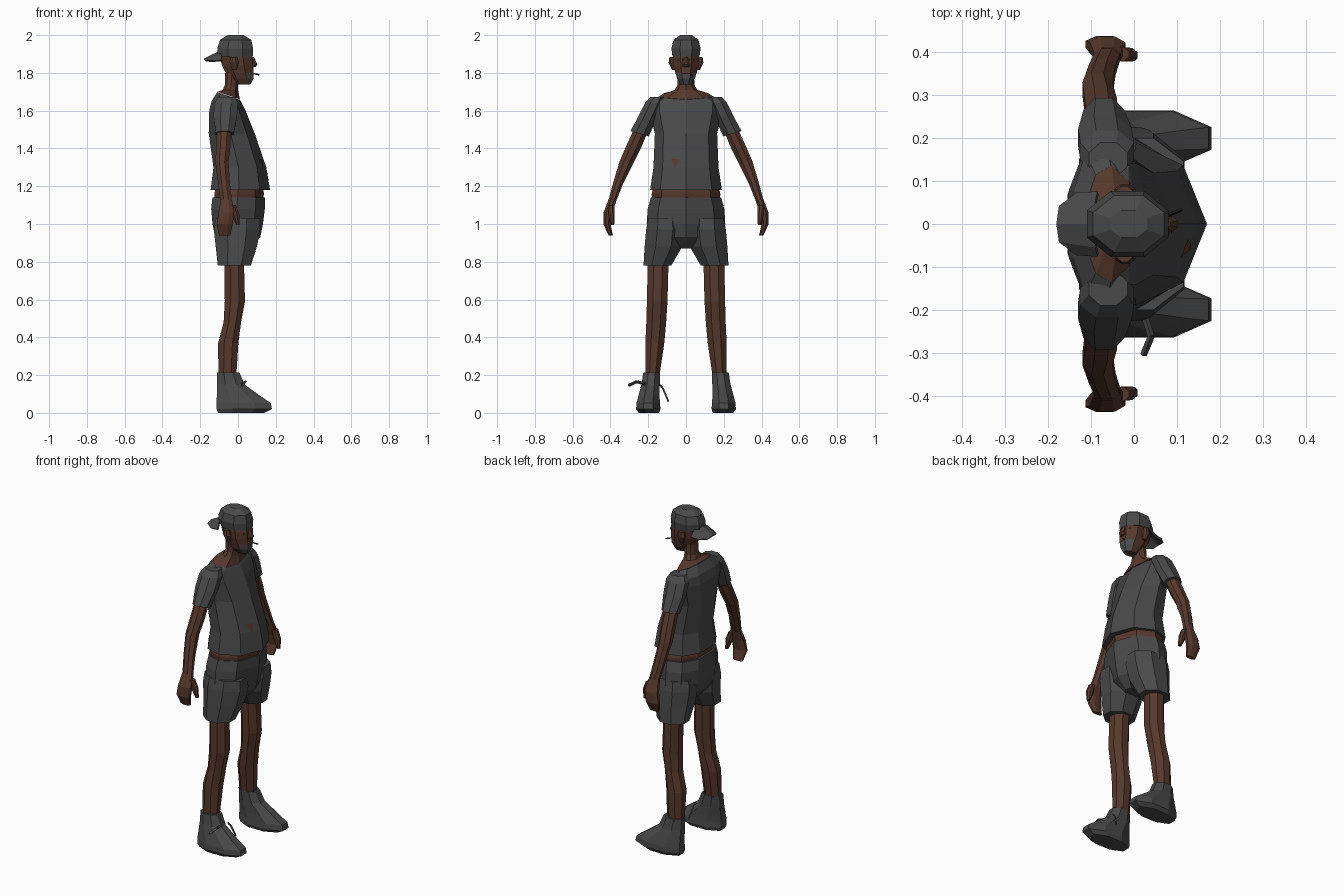
import bpy, bmesh
from mathutils import Vector
from mathutils.bvhtree import BVHTree

if "Cube" in bpy.data.objects:
    bpy.data.objects.remove(bpy.data.objects["Cube"])


def material(name, rgb):
    m = bpy.data.materials.new(name)
    m.diffuse_color = (*rgb, 1)
    m.use_nodes = True
    m.node_tree.nodes["Principled BSDF"].inputs["Base Color"].default_value = m.diffuse_color
    return m


SKIN = material("brown skin", (0.095, 0.040, 0.026))
CLOTH = material("charcoal cloth", (0.067, 0.067, 0.067))
STUBBLE = material("grey stubble", (0.075, 0.075, 0.08))
DARK = material("dark detail", (0.015, 0.012, 0.01))

# Unit cross-sections (x forward, y sideways)
OCT = [(1, .41), (.41, 1), (-.41, 1), (-1, .41), (-1, -.41), (-.41, -1), (.41, -1), (1, -.41)]
CHEST = [(1, 0), (.65, .72), (-.05, 1), (-.65, .85), (-1, .4),
         (-1, -.4), (-.65, -.85), (-.05, -1), (.65, -.72)]


def finish(name, bm, mats, mirror=False):
    bmesh.ops.recalc_face_normals(bm, faces=bm.faces)
    me = bpy.data.meshes.new(name)
    bm.to_mesh(me)
    bm.free()
    ob = bpy.data.objects.new(name, me)
    bpy.context.collection.objects.link(ob)
    for m in mats:
        me.materials.append(m)
    if mirror:
        mod = ob.modifiers.new("Mirror", 'MIRROR')
        mod.use_axis = (False, True, False)
        mod.use_clip = False
        mod.use_mirror_merge = False
    return ob


def loft(name, mat, rings, shape=OCT, mirror=False, tilt_x=0, tilt_y=0):
    """Rings are (z, back x, front x, inner y, outer y); tilts slant the last ring."""
    bm = bmesh.new()
    rows = []
    for i, (z, xb, xf, y0, y1) in enumerate(rings):
        k = i == len(rings) - 1
        rows.append([bm.verts.new(((xb + xf) / 2 + u * (xf - xb) / 2,
                                   (y0 + y1) / 2 + v * (y1 - y0) / 2,
                                   z + k * (tilt_x * u + tilt_y * v))) for u, v in shape])
    n = len(shape)
    for a, b in zip(rows, rows[1:]):
        for j in range(n):
            bm.faces.new((a[j], a[(j + 1) % n], b[(j + 1) % n], b[j]))
    bm.faces.new(rows[0])
    bm.faces.new(rows[-1])
    return finish(name, bm, [mat], mirror)


def body(name, mat, rings, shape=CHEST, **kw):
    """Centred loft, rings are (z, back x, front x, half width)."""
    return loft(name, mat, [(z, a, b, -w, w) for z, a, b, w in rings], shape, **kw)


def plate(name, mat, base, outline, mirror=False):
    """Thin patch projected from the front onto another part."""
    tree = BVHTree.FromPolygons([v.co for v in base.data.vertices],
                                [tuple(p.vertices) for p in base.data.polygons])
    bm = bmesh.new()
    vs = []
    for y, z in outline:
        hit = tree.ray_cast(Vector((1, y, z)), Vector((-1, 0, 0)))[0]
        vs.append(bm.verts.new((hit.x + .004 if hit else .08, y, z)))
    bm.faces.new(vs)
    return finish(name, bm, [mat], mirror)


def rod(name, mat, points, r):
    bm = bmesh.new()
    for a, b in zip(points, points[1:]):
        a, b = Vector(a), Vector(b)
        d = b - a
        new = bmesh.ops.create_cone(bm, cap_ends=True, segments=4, radius1=r, radius2=r, depth=d.length)
        rot = d.to_track_quat('Z', 'Y')
        for v in new["verts"]:
            v.co = rot @ v.co + (a + b) / 2
    return finish(name, bm, [mat])


# Shirt with sleeves
shirt = body("shirt", CLOTH, [
    (1.18, -.145, .17, .19), (1.30, -.13, .15, .172), (1.48, -.155, .088, .165),
    (1.60, -.152, .04, .195), (1.65, -.14, .015, .195), (1.678, -.11, .008, .135)], tilt_x=-.02)
loft("sleeve", CLOTH, [
    (1.672, -.105, -.015, .11, .19), (1.64, -.125, .0, .12, .218), (1.57, -.13, -.005, .15, .252),
    (1.478, -.118, -.022, .197, .294)], mirror=True, tilt_y=.014)
plate("shirt_hole", SKIN, shirt,
      [(-.08, 1.345), (-.035, 1.345), (-.045, 1.315), (-.057, 1.29), (-.068, 1.32)])

# Bare midriff, neck
body("midriff", SKIN, [(1.10, -.12, .13, .178), (1.16, -.125, .137, .182), (1.24, -.11, .13, .16)])
body("neck", SKIN, [(1.80, -.07, .01, .042), (1.735, -.07, .0, .045), (1.71, -.08, .0, .06),
                    (1.68, -.108, .01, .136)], tilt_x=-.02)

# Shorts
body("shorts_seat", CLOTH, [(.87, -.07, .06, .045), (.93, -.12, .118, .15), (1.0, -.135, .132, .208),
                            (1.08, -.142, .142, .203), (1.14, -.135, .143, .186)])
loft("shorts_leg", CLOTH, [(1.03, -.12, .115, .02, .2), (.97, -.128, .118, .01, .211),
                           (.88, -.118, .1, .02, .219), (.78, -.107, .068, .078, .225)], mirror=True)

# Legs
loft("leg", SKIN, [(.86, -.065, .035, .1, .2), (.78, -.072, .032, .093, .203), (.59, -.07, .037, .098, .207),
                   (.48, -.076, .016, .105, .21), (.37, -.105, .002, .115, .215),
                   (.18, -.104, -.01, .143, .215)], mirror=True)

# Shoes and loose lace
loft("shoe", CLOTH, [(0, -.105, .14, .143, .25), (.02, -.114, .18, .135, .264), (.052, -.114, .173, .138, .262),
                     (.09, -.112, .118, .14, .252), (.15, -.11, .035, .139, .236),
                     (.213, -.11, .008, .138, .226)], mirror=True)
rod("lace_outer", CLOTH, [(.02, -.2, .15), (.04, -.262, .165), (.022, -.305, .145)], .008)
rod("lace_inner", CLOTH, [(.03, -.14, .15), (.035, -.122, .13), (.05, -.093, .06)], .005)

# Arms and hands
loft("arm", SKIN, [(1.52, -.11, -.035, .19, .268), (1.41, -.115, -.04, .235, .318), (1.33, -.12, -.05, .275, .352),
                   (1.22, -.106, -.043, .33, .385), (1.12, -.092, -.032, .37, .412)], mirror=True)
loft("hand", SKIN, [(1.13, -.092, -.032, .367, .41), (1.06, -.103, -.02, .39, .437), (1.0, -.113, -.028, .4, .438),
                    (.94, -.1, -.04, .387, .41)], mirror=True)
loft("thumb", SKIN, [(1.1, -.05, -.012, .38, .412), (1.05, -.035, .008, .378, .41),
                     (.995, -.01, .008, .38, .4)], mirror=True)

# Head with stubble on the chin
head = body("head", SKIN, [(1.738, -.005, .066, .027), (1.77, -.045, .082, .047), (1.80, -.065, .083, .056),
                           (1.84, -.085, .08, .067), (1.88, -.095, .079, .069), (1.93, -.09, .065, .066)], OCT)
head.data.materials.append(STUBBLE)
for p in head.data.polygons:
    if p.center.x > .05 and p.center.z < 1.80:
        p.material_index = 1
body("nose", SKIN, [(1.832, .06, .094, .018), (1.845, .06, .103, .018), (1.885, .06, .084, .009)], OCT)
loft("ear", SKIN, [(1.815, -.03, -.005, .055, .074), (1.855, -.045, .003, .058, .092),
                   (1.885, -.04, -.005, .058, .088)], mirror=True)
plate("eye", DARK, head, [(.014, 1.862), (.044, 1.862), (.044, 1.874), (.014, 1.876)], mirror=True)
plate("mouth", DARK, head, [(-.022, 1.793), (.022, 1.793), (.02, 1.799), (-.02, 1.799)])
rod("cigarette", DARK, [(.08, .02, 1.797), (.112, .034, 1.79)], .004)

# Backwards cap: crown and arched brim
body("cap_crown", CLOTH, [(1.888, -.106, .078, .072), (1.93, -.11, .08, .077), (1.975, -.095, .07, .066),
                          (2.0, -.055, .03, .032)], OCT)
bm = bmesh.new()
root = [(-.085, .076, 1.868), (-.09, .055, 1.9), (-.1, 0, 1.915)]
tip = [(-.135, .073, 1.865), (-.175, .042, 1.868), (-.181, 0, 1.876)]
root, tip = [[bm.verts.new(p) for p in row + [(x, -y, z) for x, y, z in row[1::-1]]] for row in (root, tip)]
for j in range(4):
    bm.faces.new((root[j], root[j + 1], tip[j + 1], tip[j]))
brim = finish("cap_brim", bm, [CLOTH])
solid = brim.modifiers.new("Solidify", 'SOLIDIFY')
solid.thickness = .01
solid.offset = -1
